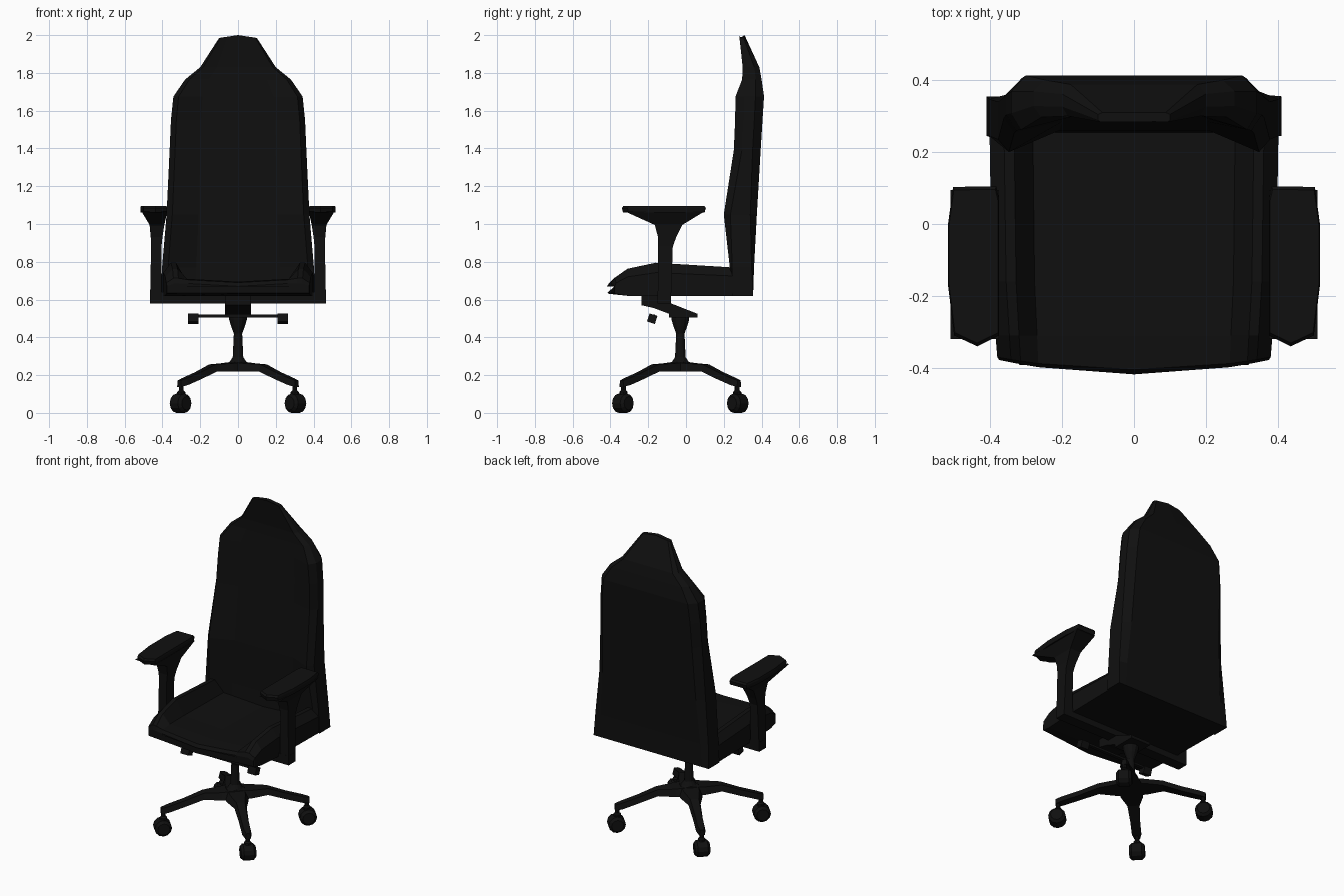
import bpy, bmesh, math
from mathutils import Matrix, Vector

mat = bpy.data.materials.new("black")
mat.diffuse_color = (0.005, 0.005, 0.005, 1)
CY = -0.03  # y of the swivel column


def finish(name, bm, matrix=None):
    if matrix:
        bm.transform(matrix)
    bmesh.ops.recalc_face_normals(bm, faces=bm.faces[:])
    me = bpy.data.meshes.new(name)
    bm.to_mesh(me)
    bm.free()
    me.materials.append(mat)
    ob = bpy.data.objects.new(name, me)
    bpy.context.collection.objects.link(ob)
    return ob


def loft(name, rings, matrix=None):
    bm = bmesh.new()
    vs = [[bm.verts.new(p) for p in r] for r in rings]
    n = len(vs[0])
    for a, b in zip(vs, vs[1:]):
        for i in range(n):
            j = (i + 1) % n
            bm.faces.new((a[i], a[j], b[j], b[i]))
    bm.faces.new(vs[0])
    bm.faces.new(vs[-1])
    return finish(name, bm, matrix)


def mirrored(half):
    # half profile starts and ends on x = 0
    return half + [(-x, v) for x, v in half[-2:0:-1]]


def box(name, lo, hi, matrix=None):
    corners = [(lo[0], lo[1]), (hi[0], lo[1]), (hi[0], hi[1]), (lo[0], hi[1])]
    return loft(name, [[(x, y, z) for x, y in corners] for z in (lo[2], hi[2])], matrix)


def lathe(name, profile, n, matrix=None):
    rings = [[(r * math.cos(2 * math.pi * i / n), r * math.sin(2 * math.pi * i / n), z)
              for i in range(n)] for r, z in profile]
    return loft(name, rings, matrix)


# Backrest: stacked sections (z, half width, centre front, bolster front, rear, edge rounding)
rings = []
for z, w, yc, yf, yb, k in [
        (0.62, 0.41, 0.25, 0.245, 0.355, 0.0), (0.77, 0.402, 0.26, 0.232, 0.36, 0.1),
        (1.05, 0.378, 0.26, 0.20, 0.375, 0.2), (1.39, 0.362, 0.285, 0.253, 0.395, 0.3),
        (1.55, 0.355, 0.295, 0.26, 0.405, 0.3), (1.675, 0.342, 0.30, 0.262, 0.413, 0.3),
        (1.765, 0.28, 0.303, 0.297, 0.40, 0.3), (1.83, 0.2, 0.302, 0.30, 0.388, 0.3),
        (1.985, 0.1, 0.283, 0.283, 0.31, 0.2)]:
    d = yb - yf
    half = [(0, yc), (0.55 * w, yc), (0.92 * w, yf), (w, yf + k * d),
            (w, yb - k * d), (0.88 * w, yb), (0, yb)]
    lift = 0.015 if z > 1.9 else 0
    rings.append([(x, y, z + lift * (1 - abs(x) / w)) for x, y in mirrored(half)])
loft("backrest", rings)

# Seat: sections front to back (y, centre z, bolster z, bottom z, half width, front bow)
rings = []
for y, zc, zb, z0, w, bow in [
        (-0.418, 0.67, 0.685, 0.635, 0.375, 0.04), (-0.405, 0.69, 0.713, 0.63, 0.38, 0.035),
        (-0.31, 0.695, 0.763, 0.62, 0.385, 0.0), (-0.16, 0.69, 0.795, 0.62, 0.395, 0.0),
        (0.28, 0.68, 0.768, 0.62, 0.402, 0.0)]:
    half = [(0, zc), (0.7 * w, zc + 0.015), (0.83 * w, zb), (0.9 * w, zb),
            (w, zb - 0.3 * (zb - z0)), (w, z0), (0, z0)]
    rings.append([(x, y + bow * (x / w) ** 2, z) for x, z in mirrored(half)])
loft("seat", rings)

# Armrests: bracket, flared post and pad
box("arm_bracket", (-0.466, -0.15, 0.58), (0.466, -0.08, 0.64))
PAD = [(0.375, 0.07), (0.383, 0.105), (0.503, 0.103), (0.517, 0), (0.517, -0.17),
       (0.5, -0.31), (0.436, -0.34), (0.375, -0.31)]
for s, side in ((1, "right"), (-1, "left")):
    flip = Matrix.Diagonal((s, 1, 1, 1))
    rings = []
    for z, x0, x1, y0, y1 in [(0.58, 0.405, 0.466, -0.15, -0.08), (0.88, 0.405, 0.46, -0.148, -0.07),
                              (0.93, 0.4, 0.462, -0.148, -0.052), (0.995, 0.39, 0.468, -0.165, -0.02),
                              (1.065, 0.375, 0.51, -0.32, 0.095)]:
        rings.append([(x0, y0, z), (x1, y0, z), (x1, y1, z), (x0, y1, z)])
    loft("arm_post_" + side, rings, flip)
    c = Vector((0.445, -0.11))
    rings = []
    for z, k in ((1.06, 0.97), (1.085, 1.0), (1.096, 0.96)):
        rings.append([(*(c + (Vector(p) - c) * k), z) for p in PAD])
    loft("arm_pad_" + side, rings, flip)
    # Lever paddle
    tilt = Matrix.Translation((s * 0.238, -0.172, 0.52)) @ Matrix.Rotation(math.radians(-18), 4, 'X')
    box("lever_paddle_" + side, (-0.028, -0.022, -0.045), (0.028, 0.022, 0.0), tilt)

# Tilt mechanism under the seat
box("lever_bar", (-0.22, -0.185, 0.506), (0.22, -0.165, 0.52))
side_profile = [(-0.235, 0.625), (-0.235, 0.57), (-0.17, 0.555), (-0.09, 0.525), (-0.09, 0.505),
                (0.06, 0.505), (0.06, 0.525), (-0.08, 0.58), (-0.08, 0.625)]
loft("tilt_mechanism", [[(x, y, z) for y, z in side_profile] for x in (-0.07, 0.07)])

# Swivel column and hub
lathe("column", [(0.075, 0.22), (0.075, 0.255), (0.045, 0.27), (0.028, 0.295), (0.022, 0.42),
                 (0.037, 0.46), (0.047, 0.495), (0.047, 0.53)], 12, Matrix.Translation((0, CY, 0)))

# Four diagonal legs with casters
for i in range(4):
    m = Matrix.Translation((0, CY, 0)) @ Matrix.Rotation(math.radians(45 + 90 * i), 4, 'Z')
    rings = []
    for r, zt, zb, h in [(0, 0.27, 0.22, 0.075), (0.09, 0.262, 0.22, 0.065), (0.19, 0.257, 0.22, 0.036),
                         (0.30, 0.216, 0.18, 0.029), (0.40, 0.184, 0.148, 0.028), (0.44, 0.172, 0.138, 0.016)]:
        rings.append([(r, -h, zb), (r, h, zb), (r, 0.7 * h, zt), (r, -0.7 * h, zt)])
    loft(f"leg_{i}", rings, m)
    lathe(f"caster_stem_{i}", [(0.022, 0.085), (0.022, 0.11), (0.013, 0.12), (0.013, 0.16)], 8,
          m @ Matrix.Translation((0.425, 0, 0)))
    lathe(f"caster_wheel_{i}", [(0.036, -0.045), (0.051, -0.03), (0.051, 0.03), (0.036, 0.045)], 12,
          m @ Matrix.Translation((0.43, 0, 0.051)) @ Matrix.Rotation(math.pi / 2, 4, 'X'))
